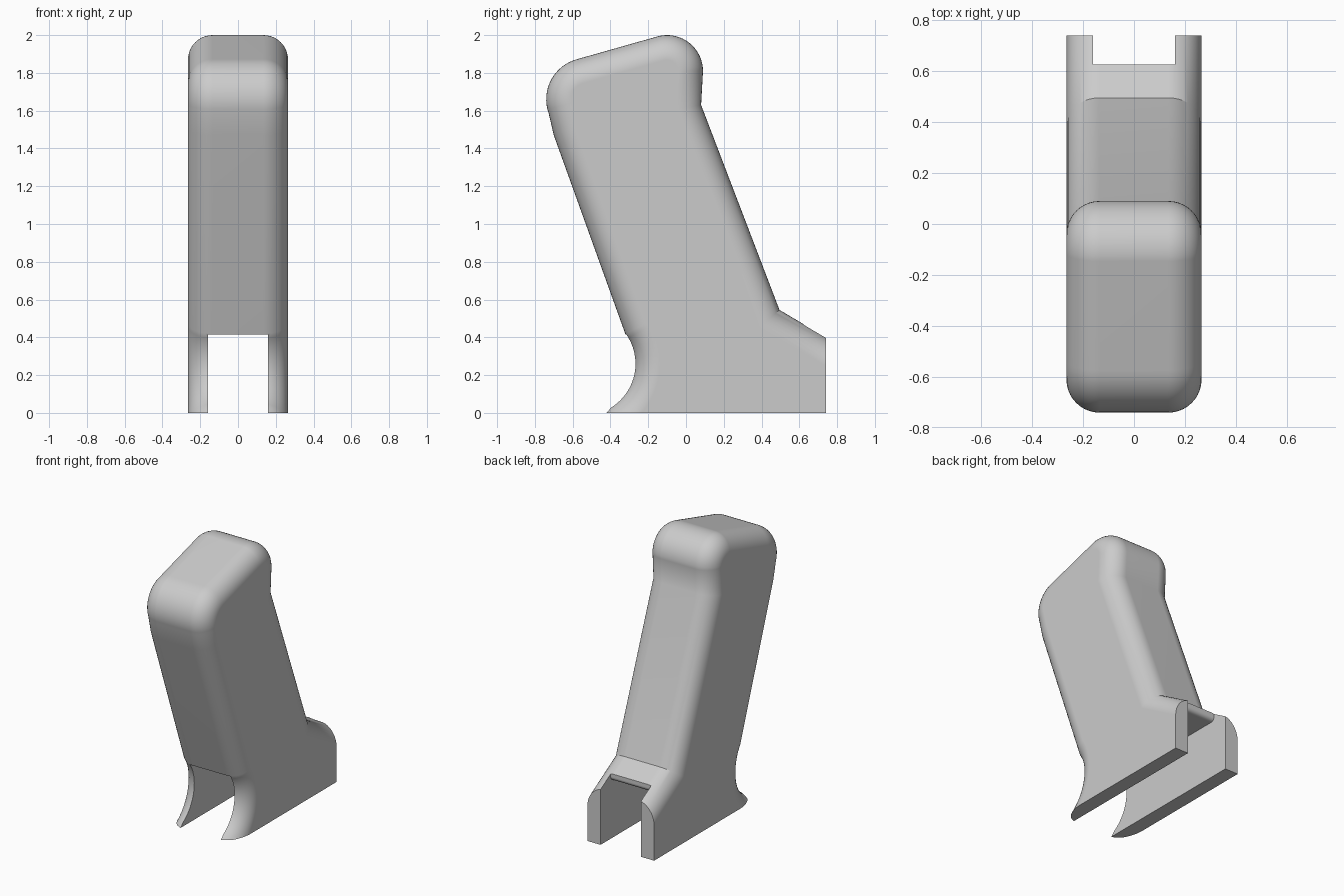
import bpy, bmesh
from math import sin, cos, radians, pi
from mathutils import Vector

if "Cube" in bpy.data.objects:
    bpy.data.objects.remove(bpy.data.objects["Cube"])

HALF_W, ROUND, STEPS = 0.265, 0.13, 10

grey = bpy.data.materials.new("plain grey")
grey.use_nodes = True
grey.diffuse_color = (0.6, 0.6, 0.6, 1)
grey.node_tree.nodes["Principled BSDF"].inputs["Base Color"].default_value = (0.6, 0.6, 0.6, 1)


def arc(cy, cz, r, a0, a1, n):
    angles = [radians(a0 + (a1 - a0) * i / n) for i in range(n + 1)]
    return [Vector((cy + r * cos(a), cz + r * sin(a))) for a in angles]


def inset(points, d):
    """Offset a clockwise outline inward by d with mitred corners."""
    result = []
    for i, p in enumerate(points):
        e0 = (p - points[i - 1]).normalized()
        e1 = (points[(i + 1) % len(points)] - p).normalized()
        n0, n1 = Vector((e0.y, -e0.x)), Vector((e1.y, -e1.x))
        result.append(p + (n0 + n1) * (d / (1 + n0.dot(n1))))
    return result


def loft(name, layers):
    """Join (x, outline) layers into a closed solid."""
    bm = bmesh.new()
    rings = [[bm.verts.new((x, p.x, p.y)) for p in pts] for x, pts in layers]
    n = len(rings[0])
    for a, b in zip(rings, rings[1:]):
        for i in range(n):
            j = (i + 1) % n
            bm.faces.new((a[i], a[j], b[j], b[i]))
    bm.faces.new(rings[0])
    bm.faces.new(rings[-1])
    bmesh.ops.recalc_face_normals(bm, faces=bm.faces)
    mesh = bpy.data.meshes.new(name)
    bm.to_mesh(mesh)
    bm.free()
    mesh.materials.append(grey)
    obj = bpy.data.objects.new(name, mesh)
    bpy.context.collection.objects.link(obj)
    return obj


def outline(*pairs):
    return [Vector(p) for p in pairs]


# Side outline, clockwise from below the front foot, run past the trimmed ends
profile = (
    outline((-0.6, -0.5), (-0.6, -0.2), (-0.425, 0))
    + arc(-0.54, 0.26, 0.27, -58, 36, 16)
    + outline((-0.70, 1.47))
    + arc(-0.52, 1.66, 0.22, 200, 104, 16)
    + arc(-0.1, 1.81, 0.19, 104, 0, 16)
    + outline((0.08, 1.63), (0.495, 0.545), (1.0, 0.247), (1.0, -0.5))
)

# Body with quarter-round edges along both sides
half = []
for i in range(STEPS + 1):
    a = pi / 2 * i / STEPS
    half.append((HALF_W - ROUND + ROUND * sin(a), inset(profile, ROUND * (1 - cos(a)))))
layers = [(-x, pts) for x, pts in reversed(half)] + half
grip = loft("grip_body", layers)

# Trim block gives the flat base and flat back
trim_shape = outline((-2, 0), (-2, 3), (0.74, 3), (0.74, 0))
trim = loft("trim_cutter", [(-1, trim_shape), (1, trim_shape)])

# Slot through the base, with a rounded lip at its back end
slot_shape = (
    outline((-2, -1), (-2, 0.415))
    + arc(0.595, 0.445, 0.03, -90, 0, 8)
    + outline((0.625, 0.8), (2, 0.8), (2, -1))
)
slot = loft("slot_cutter", [(-0.16, slot_shape), (0.16, slot_shape)])

bpy.ops.object.select_all(action="DESELECT")
grip.select_set(True)
bpy.context.view_layer.objects.active = grip
for cutter, mode in ((trim, "INTERSECT"), (slot, "DIFFERENCE")):
    cutter.hide_render = True
    mod = grip.modifiers.new(cutter.name, "BOOLEAN")
    mod.object, mod.operation, mod.solver = cutter, mode, "EXACT"
    bpy.ops.object.modifier_apply(modifier=mod.name)
    bpy.data.objects.remove(cutter)

# Smooth rounds, crisp cut edges, flat sides
bpy.ops.object.shade_smooth_by_angle(angle=radians(30))
weighted = grip.modifiers.new("even_shading", "WEIGHTED_NORMAL")
weighted.keep_sharp = True
